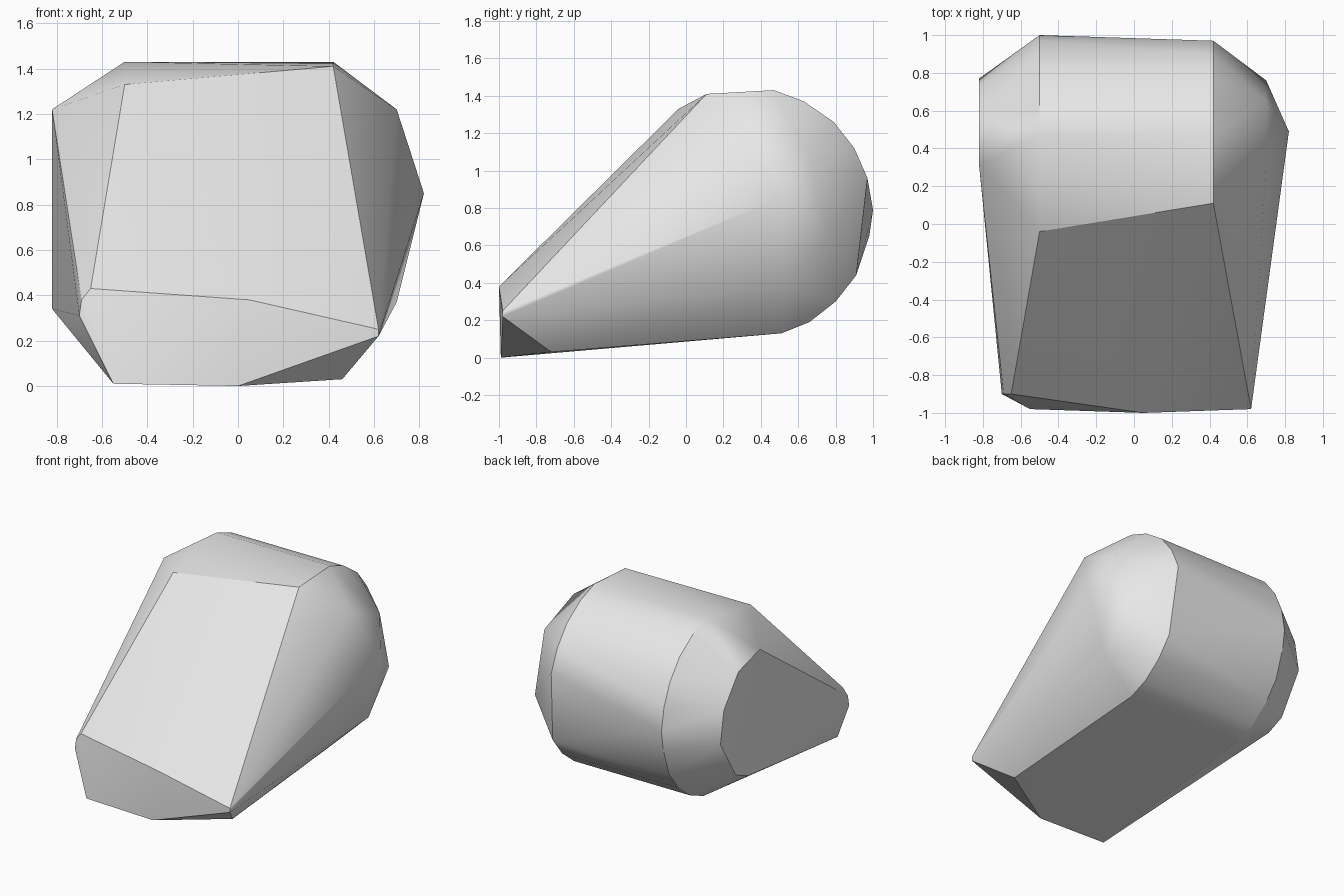
import bpy
import bmesh
import math

# Remove the default cube only
default_cube = bpy.data.objects.get("Cube")
if default_cube:
    bpy.data.objects.remove(default_cube, do_unlink=True)


def make_material(name, colour):
    material = bpy.data.materials.new(name)
    material.use_nodes = True
    material.diffuse_color = colour
    shader = next(n for n in material.node_tree.nodes if n.type == "BSDF_PRINCIPLED")
    shader.inputs["Base Color"].default_value = colour
    return material


def section(x, profile):
    """Place a (y, z) profile on the plane at the given x."""
    return [(x, y, z) for y, z in profile]


# Rounded back of the boulder, shared by both sides
upper_arc = [(.47, 1.43), (.63, 1.37), (.79, 1.26), (.9, 1.12), (.97, .96)]
lower_arc = [(.91, .44), (.8, .3), (.66, .19), (.51, .13)]
back_bulge = [(1, .79), (.98, .65)]

# Flat left and pointed right flanks
left_flank = [(.31, 1.22), (.56, 1.15), (.73, .93), (.77, .69), (.59, .4), (.45, .34)]
right_flank = [(.31, 1.22), (.65, 1.09), (.76, .65), (.52, .37)]
right_tip = [(.82, .49, .85)]

# Upper corners of the sloping front face
slope_top = [(-.5, -.04, 1.33), (.42, .11, 1.41)]

# Low front end: upper rim, then the base
front_rim = [(-.7, -.9, .31), (-.69, -.9, .38), (-.65, -.9, .43),
             (.05, -1, .38), (.62, -.98, .25), (.62, -.98, .22)]
front_base = [(-.55, -.98, .01), (0, -.99, 0), (.46, -.72, .03)]

points = (
    section(-.5, upper_arc + back_bulge + lower_arc)
    + section(.42, upper_arc)
    + section(.45, lower_arc)
    + section(-.82, left_flank)
    + section(.7, right_flank)
    + right_tip + slope_top + front_rim + front_base
)

# Wrap the sections in one convex faceted skin
bm = bmesh.new()
for point in points:
    bm.verts.new(point)
bmesh.ops.convex_hull(bm, input=list(bm.verts))
loose = [v for v in bm.verts if not v.link_faces]
bmesh.ops.delete(bm, geom=loose, context="VERTS")
bmesh.ops.dissolve_limit(bm, angle_limit=math.radians(1),
                         verts=list(bm.verts), edges=list(bm.edges))
bmesh.ops.recalc_face_normals(bm, faces=list(bm.faces))

mesh = bpy.data.meshes.new("boulder")
bm.to_mesh(mesh)
bm.free()
mesh.materials.append(make_material("pale_grey_stone", (.8, .8, .8, 1)))
boulder = bpy.data.objects.new("boulder", mesh)
bpy.context.collection.objects.link(boulder)

# Soft facets with crisp edges around the flat cuts
for other in bpy.context.selected_objects:
    other.select_set(False)
boulder.select_set(True)
bpy.context.view_layer.objects.active = boulder
bpy.ops.object.shade_smooth_by_angle(angle=math.radians(30))
weighted = boulder.modifiers.new("weighted_normals", "WEIGHTED_NORMAL")
weighted.keep_sharp = True
